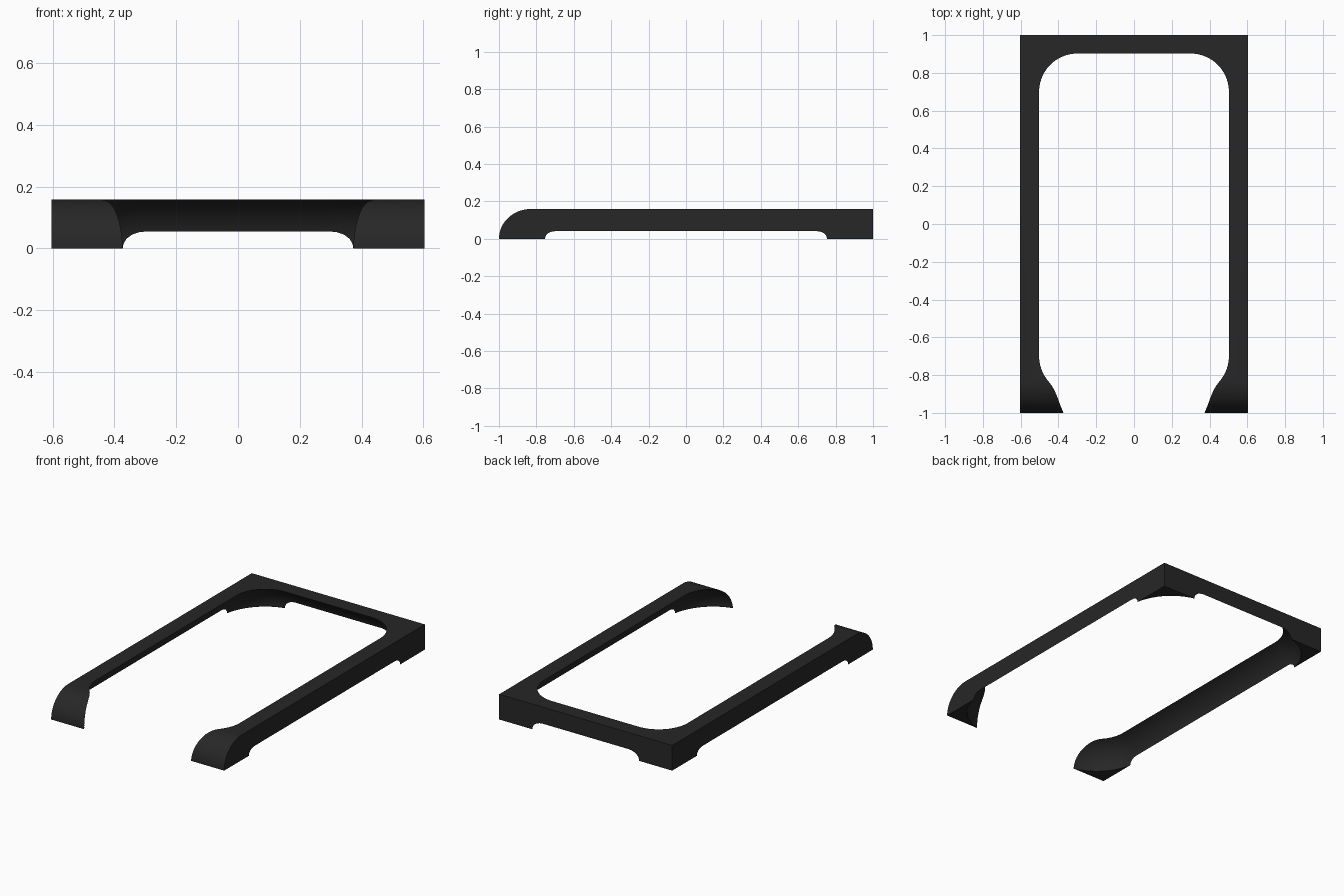
import bpy, bmesh
from math import sin, cos, pi, radians

if "Cube" in bpy.data.objects:
    bpy.data.objects.remove(bpy.data.objects["Cube"])

HALF_W, HALF_L, HEIGHT = 0.604, 1.0, 0.159


def make_object(name, bm):
    bmesh.ops.recalc_face_normals(bm, faces=bm.faces)
    mesh = bpy.data.meshes.new(name)
    bm.to_mesh(mesh)
    bm.free()
    obj = bpy.data.objects.new(name, mesh)
    bpy.context.collection.objects.link(obj)
    return obj


def loft(name, rings):
    bm = bmesh.new()
    loops = [[bm.verts.new(p) for p in ring] for ring in rings]
    n = len(loops[0])
    for a, b in zip(loops, loops[1:]):
        for i in range(n):
            j = (i + 1) % n
            bm.faces.new((a[i], a[j], b[j], b[i]))
    bm.faces.new(loops[0][::-1])
    bm.faces.new(loops[-1])
    return make_object(name, bm)


# Outer block: side profile with a rounded upper front edge, extruded in x
steps = 20
profile = [(HALF_L, 0), (HALF_L, HEIGHT)]
for i in range(steps + 1):
    a = pi / 2 * (1 - i / steps)
    profile.append((-0.83 - 0.17 * cos(a), HEIGHT * sin(a)))
frame = loft("bed_frame", [[(x, y, z) for y, z in profile] for x in (-HALF_W, HALF_W)])


# Cavity: rounded rectangle that flares outward towards the bottom
def rounded_ring(r, z, seg=24):
    pts = []
    for k, (sx, sy) in enumerate(((1, 1), (-1, 1), (-1, -1), (1, -1))):
        for i in range(seg + 1):
            a = pi / 2 * (k + i / seg)
            pts.append((sx * 0.3 + r * cos(a), sy * 0.7 + r * sin(a), z))
    return pts


R, BASE = 0.172, 0.137
angles = [radians(68.5) * i / 14 for i in range(15)] + [radians(75)]
rings = [rounded_ring(BASE + R, -0.03)]
rings += [rounded_ring(BASE + R * cos(a), R * sin(a)) for a in angles]
cutter = loft("cavity_cutter", rings)
cutter.hide_render = True

# Cut the cavity out, leaving corner feet and arched rails
mod = frame.modifiers.new("cavity", "BOOLEAN")
mod.operation = 'DIFFERENCE'
mod.solver = 'EXACT'
mod.object = cutter
bpy.ops.object.select_all(action='DESELECT')
bpy.context.view_layer.objects.active = frame
frame.select_set(True)
bpy.ops.object.modifier_apply(modifier=mod.name)
bpy.data.objects.remove(cutter)
bpy.ops.object.shade_smooth_by_angle(angle=radians(30))

# Dark finish
mat = bpy.data.materials.new("dark_finish")
mat.diffuse_color = (0.02, 0.02, 0.02, 1)
mat.use_nodes = True
mat.node_tree.nodes["Principled BSDF"].inputs["Base Color"].default_value = mat.diffuse_color
frame.data.materials.clear()
frame.data.materials.append(mat)
